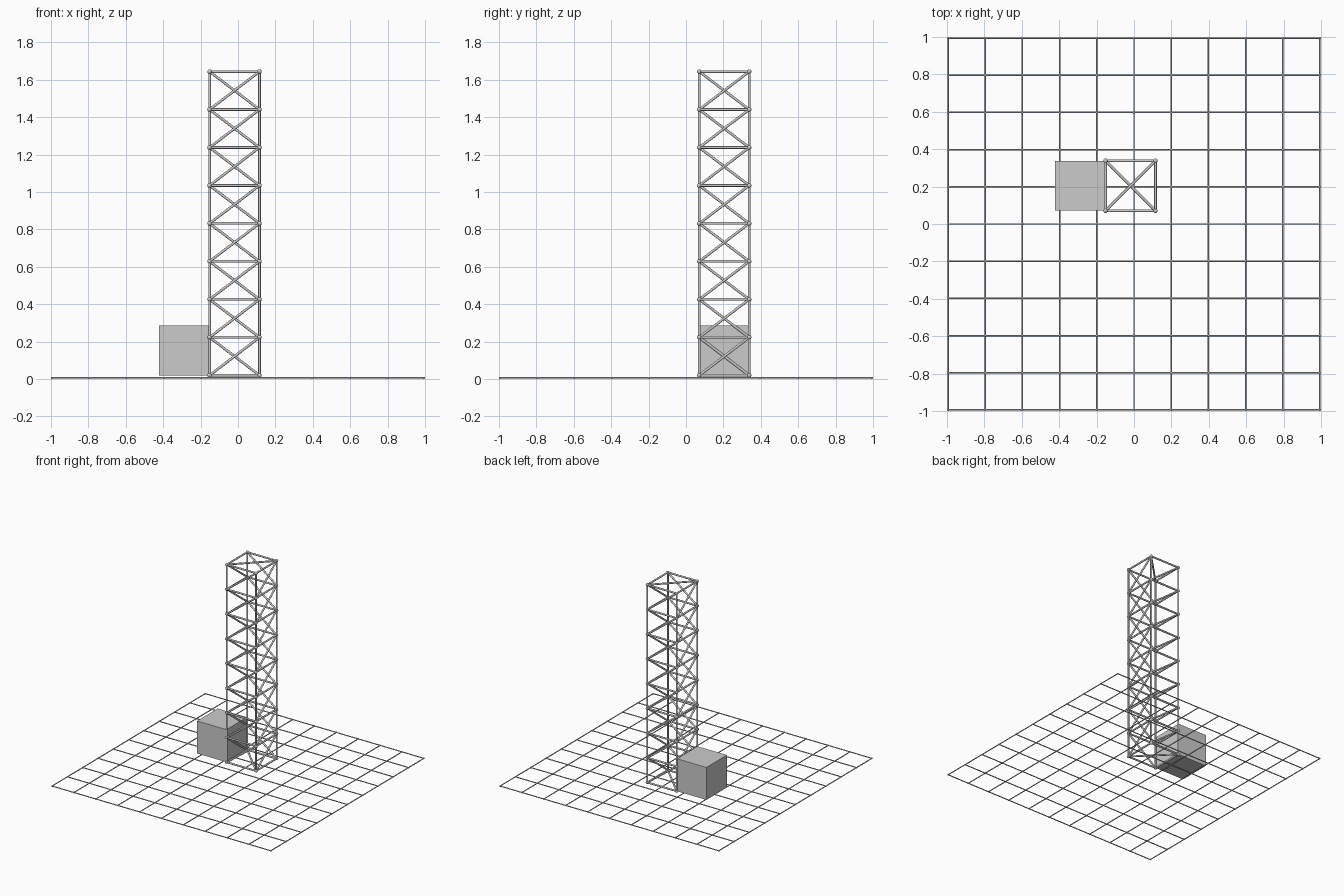
import bpy, bmesh
from mathutils import Vector, Matrix

if "Cube" in bpy.data.objects:
    bpy.data.objects.remove(bpy.data.objects["Cube"])


def finish(bm, name, smooth=True):
    mesh = bpy.data.meshes.new(name)
    bm.to_mesh(mesh)
    bm.free()
    obj = bpy.data.objects.new(name, mesh)
    bpy.context.collection.objects.link(obj)
    if smooth:
        bpy.context.view_layer.objects.active = obj
        obj.select_set(True)
        bpy.ops.object.shade_smooth_by_angle()
        obj.select_set(False)
    return obj


def rods(name, pairs, radius, sides=16):
    """One mesh of straight round rods between pairs of points."""
    bm = bmesh.new()
    for a, b in pairs:
        a, b = Vector(a), Vector(b)
        d = b - a
        mat = Matrix.Translation((a + b) / 2) @ d.to_track_quat('Z', 'Y').to_matrix().to_4x4()
        bmesh.ops.create_cone(bm, cap_ends=True, segments=sides, radius1=radius,
                              radius2=radius, depth=d.length, matrix=mat)
    return finish(bm, name)


def balls(name, points, radius):
    """One mesh of small spheres."""
    bm = bmesh.new()
    for p in points:
        bmesh.ops.create_uvsphere(bm, u_segments=16, v_segments=10, radius=radius,
                                  matrix=Matrix.Translation(p))
    return finish(bm, name)


# Tower dimensions
X0, Y0, W = -0.152, 0.071, 0.267
Z0, BAY, BAYS = 0.02, 0.203, 8
STRUT = 0.007
CORNERS = [(X0, Y0), (X0 + W, Y0), (X0 + W, Y0 + W), (X0, Y0 + W)]


def node(corner, level):
    x, y = CORNERS[corner % 4]
    return (x, y, Z0 + level * BAY)


# Floor grid of thin wires with tiny joints
R, JOINT = 0.004, 0.006
ticks = [(1 - JOINT) * (i / 5 - 1) for i in range(11)]
E = ticks[-1]
rods("floor_grid", [((t, -E, JOINT), (t, E, JOINT)) for t in ticks] +
     [((-E, t, JOINT), (E, t, JOINT)) for t in ticks], R)
balls("floor_joints", [(x, y, JOINT) for x in ticks for y in ticks], JOINT)

# Tower legs, level rings and braces
rods("tower_legs", [(node(c, 0), node(c, BAYS)) for c in range(4)], STRUT)
rods("tower_rings", [(node(c, l), node(c + 1, l))
                     for l in range(BAYS + 1) for c in range(4)], STRUT)
rods("side_braces", [(node(c, l), node(c + 1, l + 1))
                     for l in range(BAYS) for c in range(4)], STRUT)
rods("end_braces", [(node(1, 0), node(3, 0)), (node(0, BAYS), node(2, BAYS))], STRUT)

# Ball joints of the tower
balls("tower_joints", [node(c, l) for l in range(BAYS + 1) for c in range(4)], 0.012)

# Solid block beside the tower
bm = bmesh.new()
bmesh.ops.create_cube(bm, size=W, matrix=Matrix.Translation(
    (X0 - W / 2 - 0.003, Y0 + W / 2, Z0 + W / 2)))
finish(bm, "block", smooth=False)
